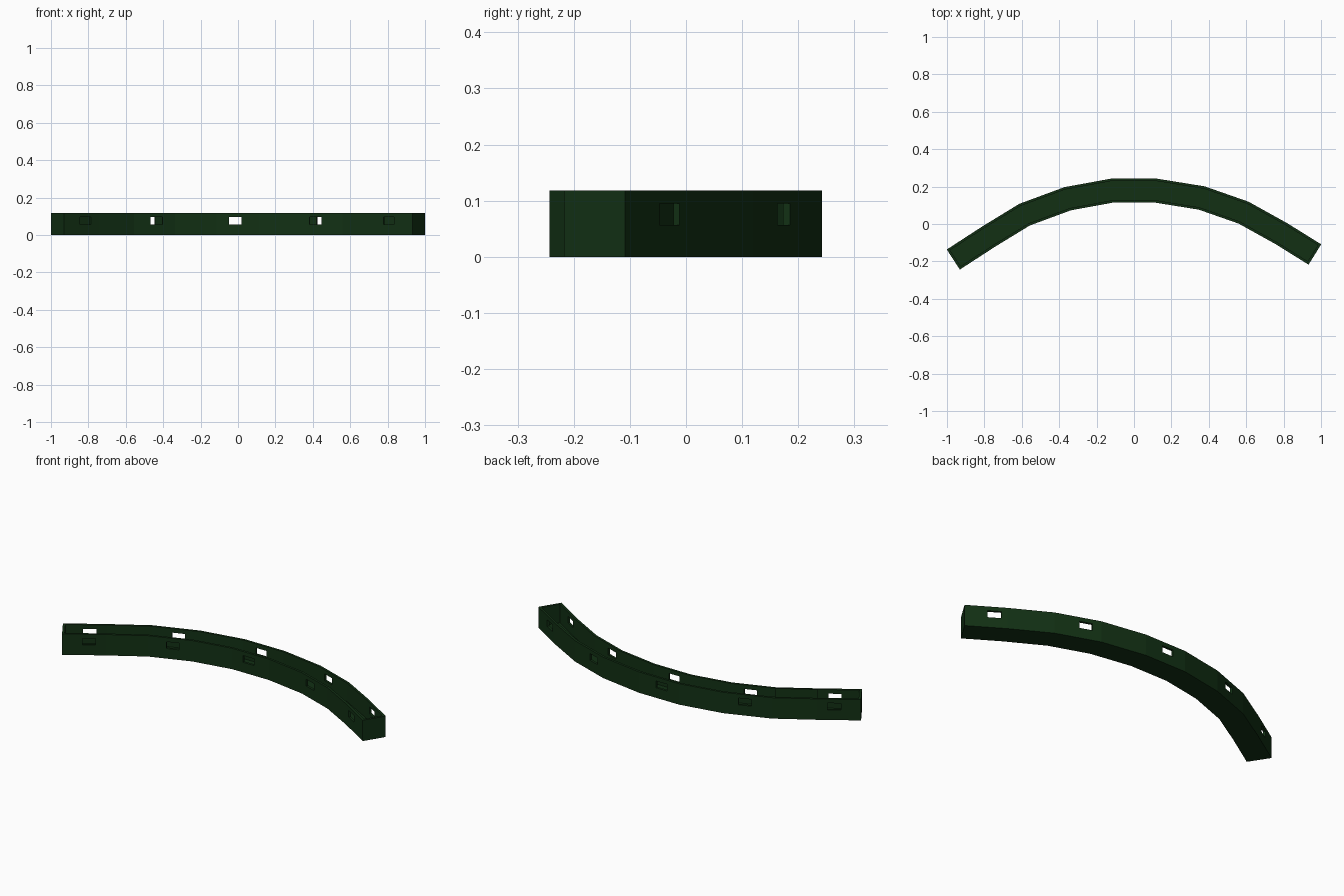
import bpy, bmesh
from mathutils import Vector, Matrix

cube = bpy.data.objects.get("Cube")
if cube:
    bpy.data.objects.remove(cube, do_unlink=True)

HEIGHT, HALF_WIDTH, WALL = 0.118, 0.064, 0.013
PATH = [Vector(p) for p in (
    (-0.966, -0.19), (-0.775, -0.066), (-0.585, 0.05), (-0.355, 0.135), (-0.12, 0.178),
    (0.12, 0.178), (0.362, 0.139), (0.585, 0.061), (0.787, -0.051), (0.967, -0.163))]
SLOT_X = (-0.85, -0.457, -0.015, 0.435, 0.84)

green = bpy.data.materials.new("dark_green")
green.use_nodes = True
colour = (0.006, 0.03, 0.007, 1)
green.diffuse_color = colour
green.node_tree.nodes["Principled BSDF"].inputs["Base Color"].default_value = colour


def make_object(name, bm):
    bmesh.ops.recalc_face_normals(bm, faces=bm.faces)
    mesh = bpy.data.meshes.new(name)
    bm.to_mesh(mesh)
    bm.free()
    mesh.materials.append(green)
    obj = bpy.data.objects.new(name, mesh)
    bpy.context.collection.objects.link(obj)
    return obj


def offset(path, distance):
    """Shift a path sideways with mitred corners."""
    result = []
    for i, p in enumerate(path):
        before = (p - path[i - 1]).normalized() if i else None
        after = (path[i + 1] - p).normalized() if i < len(path) - 1 else None
        a, b = before or after, after or before
        na, nb = Vector((-a.y, a.x)), Vector((-b.y, b.x))
        n = (na + nb).normalized()
        result.append(p + n * distance / n.dot(na))
    return result


def curved_bar(name, path, half, z0, z1):
    """Sweep a rectangle along the path."""
    bm = bmesh.new()
    rings = [[bm.verts.new((q.x, q.y, z)) for q, z in
              ((front, z0), (back, z0), (back, z1), (front, z1))]
             for front, back in zip(offset(path, -half), offset(path, half))]
    for r, s in zip(rings, rings[1:]):
        for k in range(4):
            m = (k + 1) % 4
            bm.faces.new((r[k], r[m], s[m], s[k]))
    bm.faces.new(rings[0])
    bm.faces.new(rings[-1])
    return make_object(name, bm)


# Solid body, and the hollow that leaves walls, floor and closed ends
trough = curved_bar("curved_trough", PATH, HALF_WIDTH, 0, HEIGHT)
inner = [p.copy() for p in PATH]
inner[0] += (PATH[1] - PATH[0]).normalized() * WALL
inner[-1] += (PATH[-2] - PATH[-1]).normalized() * WALL
hollow = curved_bar("hollow_cutter", inner, HALF_WIDTH - WALL, WALL, HEIGHT + 0.1)

# Slots running square through both long walls
bm = bmesh.new()
for x in SLOT_X:
    a, b = next((a, b) for a, b in zip(PATH, PATH[1:]) if a.x <= x <= b.x)
    c = a.lerp(b, (x - a.x) / (b.x - a.x))
    turn = Matrix.Rotation((b - a).to_3d().to_2d().angle_signed(Vector((1, 0))), 4, "Z")
    place = Matrix.Translation((c.x, c.y, 0.076)) @ turn
    bmesh.ops.create_cube(bm, size=1, matrix=place @ Matrix.Diagonal((0.068, 0.2, 0.038, 1)))
slots = make_object("slot_cutter", bm)

# Cut, keep the finished mesh, and drop the cutters
for cutter in (hollow, slots):
    cutter.hide_render = True
    mod = trough.modifiers.new(cutter.name, "BOOLEAN")
    mod.operation, mod.solver, mod.object = "DIFFERENCE", "EXACT", cutter
bpy.context.view_layer.update()
finished = bpy.data.meshes.new_from_object(
    trough.evaluated_get(bpy.context.evaluated_depsgraph_get()))
trough.modifiers.clear()
trough.data = finished
finished.materials.clear()
finished.materials.append(green)
for poly in finished.polygons:
    poly.material_index = 0
    poly.use_smooth = False
for cutter in (hollow, slots):
    bpy.data.objects.remove(cutter, do_unlink=True)
